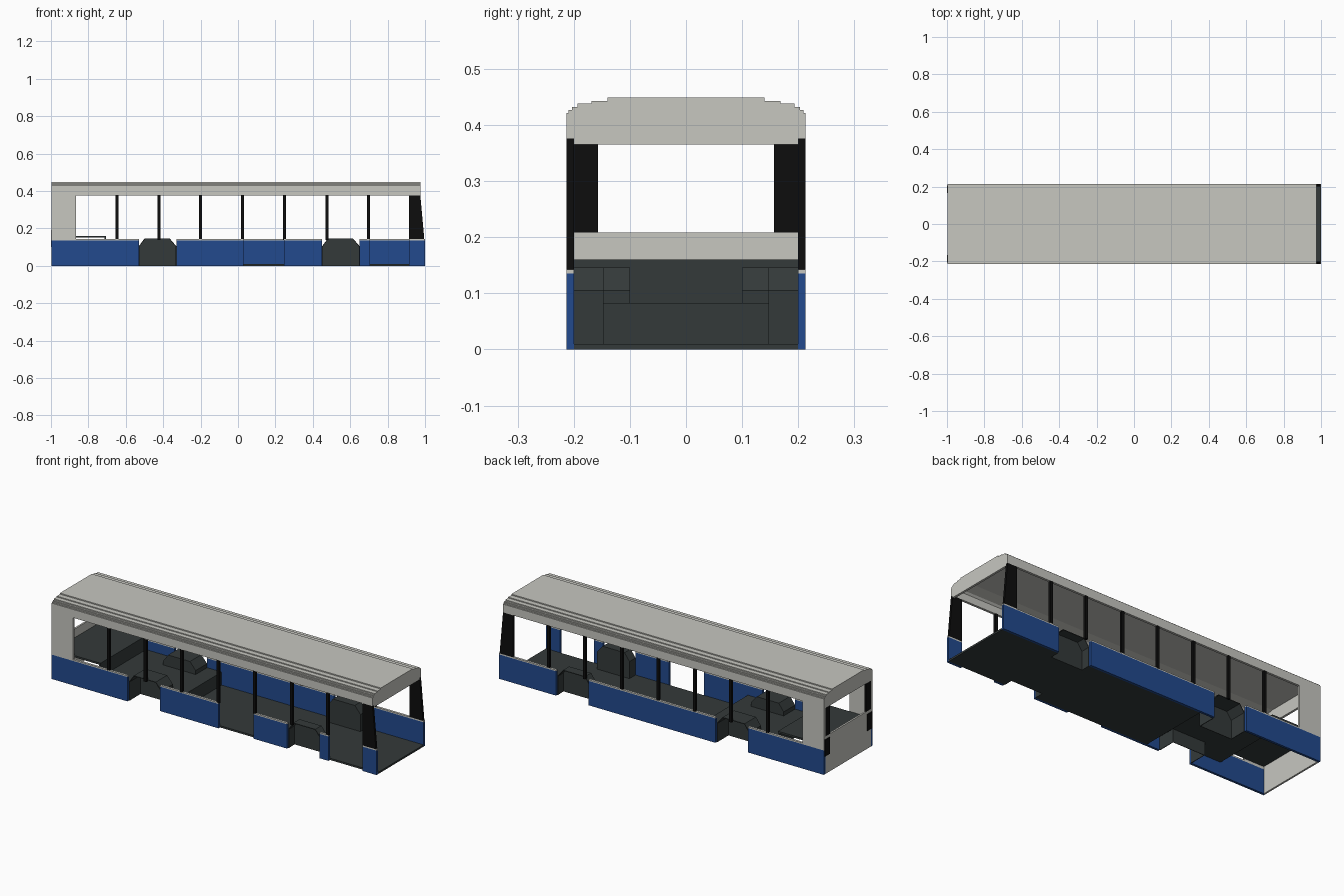
import bpy
import bmesh
from mathutils import Vector

if "Cube" in bpy.data.objects:
    bpy.data.objects.remove(bpy.data.objects["Cube"])


def material(name, rgb):
    m = bpy.data.materials.new(name)
    m.use_nodes = True
    m.diffuse_color = (*rgb, 1)
    m.node_tree.nodes["Principled BSDF"].inputs["Base Color"].default_value = (*rgb, 1)
    return m


BLUE = material("skirt blue", (0.016, 0.068, 0.27))
WHITE = material("warm white", (0.57, 0.57, 0.53))
DARK = material("floor grey", (0.034, 0.042, 0.042))
BLACK = material("pillar black", (0.004, 0.004, 0.004))

HALF = 0.213     # outer half width
INNER = 0.2      # inner half width
REAR = -0.996


def finish(name, bm, mat):
    bmesh.ops.recalc_face_normals(bm, faces=bm.faces)
    mesh = bpy.data.meshes.new(name)
    bm.to_mesh(mesh)
    bm.free()
    mesh.materials.append(mat)
    ob = bpy.data.objects.new(name, mesh)
    bpy.context.collection.objects.link(ob)
    return ob


def box(name, x, y, z, mat):
    bm = bmesh.new()
    bmesh.ops.create_cube(bm, size=1)
    for v in bm.verts:
        v.co = [r[0] if c < 0 else r[1] for c, r in zip(v.co, (x, y, z))]
    return finish(name, bm, mat)


def prism(name, points, axis, a, b, mat):
    """Extrude a flat outline along x (points are y, z) or y (points are x, z)."""
    bm = bmesh.new()
    place = (lambda p: (a, *p)) if axis == "x" else (lambda p: (p[0], a, p[1]))
    face = bm.faces.new([bm.verts.new(place(p)) for p in points])
    out = bmesh.ops.extrude_face_region(bm, geom=[face])["geom"]
    step = Vector((b - a, 0, 0)) if axis == "x" else Vector((0, b - a, 0))
    bmesh.ops.translate(bm, vec=step, verts=[g for g in out if isinstance(g, bmesh.types.BMVert)])
    return finish(name, bm, mat)


def side_range(s, a, b):
    return tuple(sorted((s * a, s * b)))


# Lower side walls with gaps for the wheels, and for two doors on one side
ARCHES = {"rear": (-0.53, -0.33, 0.1), "front": (0.45, 0.65, 0.147)}
WALLS = {
    "left": [(REAR, -0.53), (-0.33, 0.45), (0.65, 1.0)],
    "right": [(REAR, -0.53), (-0.33, 0.03), (0.245, 0.45), (0.65, 0.705), (0.915, 1.0)],
}
PILLARS = [-0.648, -0.422, -0.2, 0.025, 0.248, 0.477, 0.698]

for side, s in (("left", 1), ("right", -1)):
    wall_y = side_range(s, INNER, HALF)
    for i, x in enumerate(WALLS[side]):
        box(f"{side}_skirt_{i}", x, wall_y, (0, 0.135), BLUE)
        box(f"{side}_sill_{i}", x, wall_y, (0.135, 0.142), WHITE)

    # Window pillars, raked front pillar and solid rear quarter
    for i, x in enumerate(PILLARS):
        box(f"{side}_window_pillar_{i}", (x - 0.008, x + 0.008), wall_y, (0.138, 0.378), BLACK)
    prism(f"{side}_front_pillar", [(0.915, 0.142), (0.996, 0.142), (0.975, 0.376), (0.915, 0.376)],
          "y", *wall_y, BLACK)
    box(f"{side}_rear_quarter", (REAR, -0.865), wall_y, (0.142, 0.378), WHITE)

    # Rear window pillar and tail lamp
    box(f"{side}_rear_pillar", (REAR, -0.986), side_range(s, 0.157, INNER), (0.208, 0.366), BLACK)
    box(f"{side}_tail_lamp", (-1.0, REAR), side_range(s, 0.165, 0.207), (0.1, 0.192), BLACK)

    # Wheel housings: chamfered shells, open below and to the outside
    for end, (x0, x1, depth) in ARCHES.items():
        outline = [(x0, 0), (x0, 0.105), (x0 + 0.03, 0.146), (x1 - 0.035, 0.146), (x1, 0.105), (x1, 0)]
        bm = bmesh.new()
        inner = [bm.verts.new((x, s * depth, z)) for x, z in outline]
        outer = [bm.verts.new((x, s * INNER, z)) for x, z in outline]
        bm.faces.new(inner)
        for k in range(len(outline) - 1):
            bm.faces.new((inner[k], inner[k + 1], outer[k + 1], outer[k]))
        shell = finish(f"{side}_{end}_wheel_housing", bm, DARK)
        mod = shell.modifiers.new("thickness", "SOLIDIFY")
        mod.thickness = 0.004

# Stepped floor, narrowed between the wheel housings
STEP, BENCH = -0.24, -0.705
FLOOR = [
    (0.65, 1.0, INNER, 0.01), (0.45, 0.65, 0.147, 0.01), (STEP, 0.45, INNER, 0.01),
    (-0.33, STEP, INNER, 0.083), (-0.53, -0.33, 0.1, 0.083), (BENCH, -0.53, INNER, 0.083),
    (-0.986, BENCH, INNER, 0.16),
]
for i, (x0, x1, w, top) in enumerate(FLOOR):
    box(f"floor_{i}", (x0, x1), (-w, w), (top - 0.01, top), DARK)
box("floor_step", (STEP - 0.008, STEP), (-INNER, INNER), (0, 0.083), DARK)
box("rear_platform_step", (BENCH - 0.008, BENCH), (-INNER, INNER), (0.073, 0.16), DARK)

# Rear panel
box("rear_panel", (REAR, -0.986), (-INNER, INNER), (0, 0.208), WHITE)

# Roof shell with stepped shoulders
half = [(HALF, 0.375), (HALF, 0.421), (0.209, 0.421), (0.209, 0.427), (0.203, 0.427), (0.203, 0.432),
        (0.193, 0.432), (0.193, 0.438), (0.168, 0.438), (0.168, 0.443), (0.14, 0.443), (0.14, 0.449)]
lining = [(0.135, 0.436), (0.19, 0.424), (INNER, 0.415), (INNER, 0.375)]
mirror = lambda pts: [(-y, z) for y, z in reversed(pts)]
prism("roof", half + mirror(half) + mirror(lining) + lining, "x", REAR, 0.975, WHITE)

# Headers closing both ends of the roof
header = [(INNER, 0.365), (INNER, 0.42), (0.19, 0.428), (0.135, 0.44)]
for name, x in (("rear_header", REAR), ("front_header", 0.963)):
    prism(name, header + mirror(header), "x", x, x + 0.012, WHITE)
